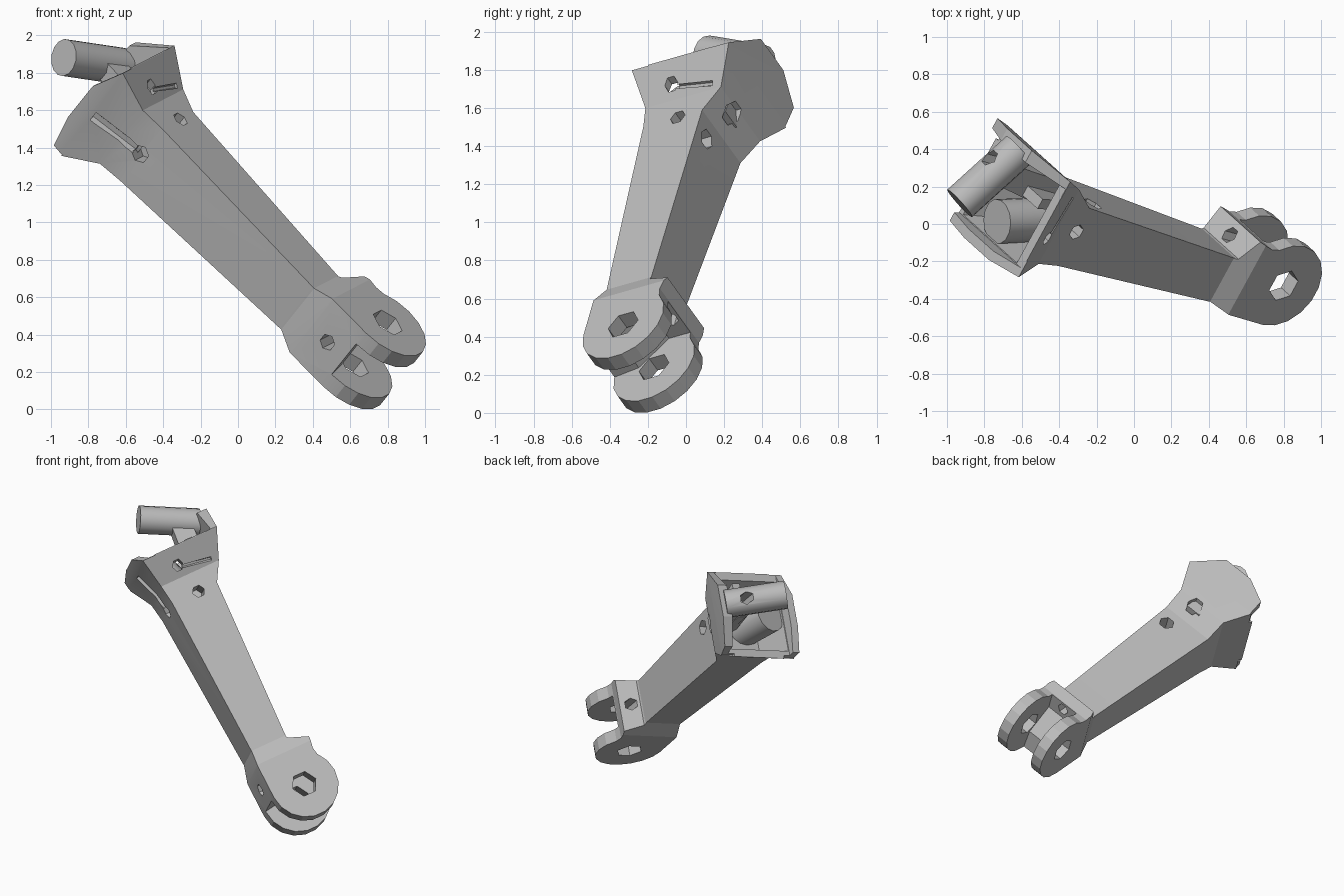
import bpy, bmesh, math
from mathutils import Vector

cube = bpy.data.objects.get("Cube")
if cube:
    bpy.data.objects.remove(cube, do_unlink=True)

# Arm frame: pin axis, width axis and length axis (towards the fork)
ORIGIN = Vector((0.686, -0.227, 0.322))
PIN = Vector((0.545, -0.49, 0.68)).normalized()
LEN = Vector((0.697, -0.185, -0.693))
LEN = (LEN - PIN * LEN.dot(PIN)).normalized()
WID = PIN.cross(LEN)

grey = bpy.data.materials.new("cast grey")
grey.use_nodes = True
grey.diffuse_color = (0.5, 0.5, 0.5, 1)
grey.node_tree.nodes["Principled BSDF"].inputs["Base Color"].default_value = (0.5, 0.5, 0.5, 1)


def loft(name, rings):
    """Skin a stack of equal rings given in the arm frame and cap both ends."""
    bm = bmesh.new()
    rows = [[bm.verts.new(ORIGIN + PIN * p[0] + WID * p[1] + LEN * p[2]) for p in r] for r in rings]
    n = len(rows[0])
    for lo, hi in zip(rows, rows[1:]):
        for i in range(n):
            j = (i + 1) % n
            bm.faces.new((lo[i], lo[j], hi[j], hi[i]))
    bm.faces.new(rows[0])
    bm.faces.new(rows[-1])
    bmesh.ops.recalc_face_normals(bm, faces=bm.faces)
    mesh = bpy.data.meshes.new(name)
    bm.to_mesh(mesh)
    bm.free()
    mesh.materials.append(grey)
    ob = bpy.data.objects.new(name, mesh)
    bpy.context.collection.objects.link(ob)
    return ob


def rect(a, b0, b1, t, ca=0):
    return [(ca - a, b0, t), (ca + a, b0, t), (ca + a, b1, t), (ca - a, b1, t)]


def side_prism(name, outline, b0, b1):
    return loft(name, [[(a, b, t) for a, t in outline] for b in (b0, b1)])


def rod(name, start, end, r, sides=6):
    s, e = Vector(start), Vector(end)
    q = (e - s).to_track_quat('Z', 'Y')
    circle = [q @ Vector((r * math.cos(k * math.tau / sides), r * math.sin(k * math.tau / sides), 0))
              for k in range(sides)]
    return loft(name, [[s + c for c in circle], [e + c for c in circle]])


def boolean(target, tool, op):
    tool.hide_render = True
    mod = target.modifiers.new(op, 'BOOLEAN')
    mod.operation, mod.solver, mod.object = op, 'EXACT', tool
    bpy.context.view_layer.objects.active = target
    bpy.ops.object.modifier_apply(modifier=mod.name)
    bpy.data.objects.remove(tool, do_unlink=True)


# Tapered beam flaring into the head
arm = loft("arm_body", [rect(*s) for s in (
    (0.33, -0.335, 0.36, -2.15), (0.322, -0.30, 0.297, -1.92), (0.21, -0.237, 0.228, -1.72),
    (0.205, -0.222, 0.14, -1.58), (0.162, -0.213, 0.063, -0.4), (0.155, -0.2, 0.055, -0.25))])

# Hollow of the head, leaving two cheeks that stand above the other walls
boolean(arm, loft("head_hollow", [rect(0.27, -0.29, 0.30, -2.3), rect(0.27, -0.25, 0.25, -1.94),
                                  rect(0.16, -0.16, 0.16, -1.68)]), 'DIFFERENCE')
boolean(arm, loft("wall_trim", [rect(0.5, -0.29, 0.30, -2.3), rect(0.5, -0.25, 0.25, -1.925)]), 'DIFFERENCE')
for peak, b0, b1 in ((0.18, 0.2, 0.6), (0.07, -0.6, -0.2)):
    crest = -1.93 - peak
    boolean(arm, side_prism("cheek_trim", [
        (0.5, -2.4), (0.5, -1.915), (0.33, -1.915), (0.14, crest), (-0.1, crest),
        (-0.29, -1.93 - peak / 2), (-0.302, -1.9), (-0.5, -1.9), (-0.5, -2.4)], b0, b1), 'DIFFERENCE')

# Fork block with rounded ears and a lip on the back
R = 0.245
arc = [(-R * math.cos(math.pi * k / 9), R * math.sin(math.pi * k / 9)) for k in range(12)]
fork_side = [(-0.19, -0.45), (-0.213, -0.38), (-0.24, -0.26)] + arc + [
    (0.18, -0.21), (0.2, -0.3), (0.066, -0.36), (0.04, -0.45)]
fork = loft("fork", [[(a, b, t) for b, t in fork_side] for a in (-0.21, 0.21)])
# Bevelled shoulders where the fork meets the beam
for s in (-1, 1):
    wedge = [(0.155, -0.55), (0.155, -0.4), (0.212, -0.26), (0.3, -0.26), (0.3, -0.55)]
    boolean(fork, side_prism("shoulder_cut", [(s * a, t) for a, t in wedge], -0.4, 0.4), 'DIFFERENCE')
boolean(arm, fork, 'UNION')
slot = [(-0.3, 0), (-0.1, -0.03), (0.05, -0.2), (0.3, -0.2), (0.3, 0.4), (-0.3, 0.4)]
boolean(arm, loft("fork_slot", [[(a, b, t) for b, t in slot] for a in (-0.12, 0.12)]), 'DIFFERENCE')
boolean(arm, rod("pin_hole", (-0.4, 0, 0), (0.4, 0, 0), 0.092), 'DIFFERENCE')

# Bolt holes and their run-out grooves: start, end, radius
for start, end, r in (
        ((0.1, 0.4, -1.465), (0.1, 0.03, -1.465), 0.055),
        ((0.045, 0.4, -1.69), (0.045, 0.1, -1.69), 0.06),
        ((0.4, -0.069, -1.80), (0.12, -0.069, -1.80), 0.04),
        ((0.24, -0.07, -1.79), (0.225, 0.18, -1.75), 0.015),
        ((0.4, -0.01, -1.578), (0.1, -0.01, -1.578), 0.045),
        ((0, -0.4, -1.585), (0, -0.13, -1.585), 0.05),
        ((0, -0.292, -1.9), (0, -0.205, -1.57), 0.03),
        ((0, -0.4, -0.137), (0, -0.05, -0.137), 0.045),
        ((0, 0.125, -0.46), (0, 0.125, -0.1), 0.045)):
    boolean(arm, rod("bolt_hole", start, end, r), 'DIFFERENCE')

# Slanted pin anchored in the back cheek, with its bracket
pin = rod("head_pin", (0.013, -0.09, -2.27), (0.013, 0.29, -2.07), 0.1, 14)
boolean(pin, rod("pin_socket", (0, 0.2, -2.3), (0, 0.2, -2.1), 0.045), 'DIFFERENCE')
loft("pin_bracket", [rect(0.05, 0.08, 0.22, -2.1, 0.03), rect(0.06, 0.02, 0.2, -1.66, 0.03)])
loft("pin_web", [rect(0.13, 0.07, 0.13, -1.95, 0.1), rect(0.09, 0.07, 0.13, -1.68, 0.06)])

# Round boss in the front half of the head
boss = rod("head_boss", (0, -0.14, -1.94), (0, -0.06, -1.64), 0.12, 14)

# Smooth only the round parts, keeping the flat facets crisp
for ob, angle in ((pin, 30), (boss, 30), (arm, 12)):
    bpy.ops.object.select_all(action='DESELECT')
    ob.select_set(True)
    bpy.context.view_layer.objects.active = ob
    bpy.ops.object.shade_smooth_by_angle(angle=math.radians(angle))
